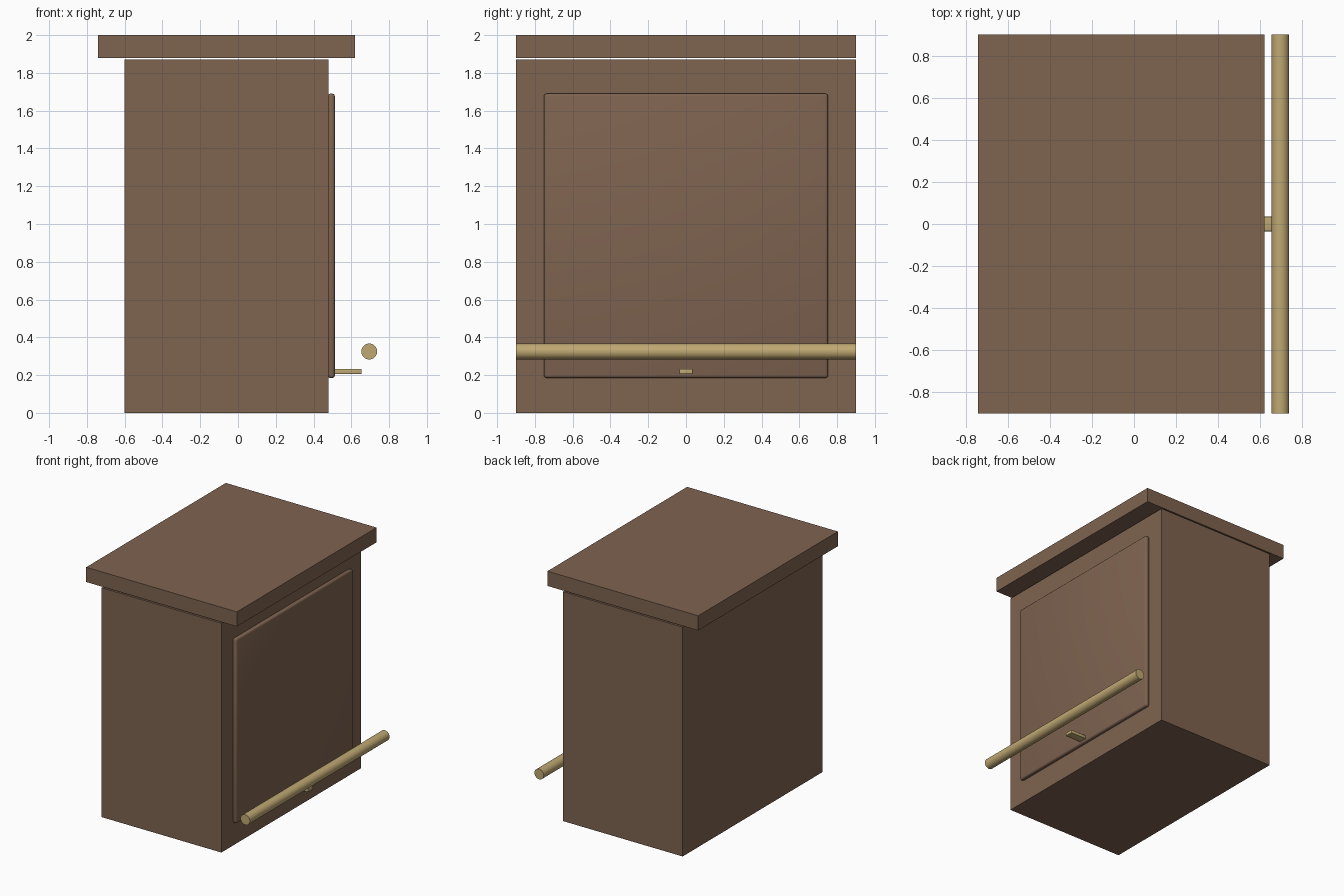
import bpy
import math

if "Cube" in bpy.data.objects:
    bpy.data.objects.remove(bpy.data.objects["Cube"], do_unlink=True)


def make_material(name, rgb):
    mat = bpy.data.materials.new(name)
    mat.use_nodes = True
    colour = (*rgb, 1)
    mat.diffuse_color = colour
    mat.node_tree.nodes["Principled BSDF"].inputs["Base Color"].default_value = colour
    return mat


def box(name, low, high, mat, bevel=0):
    centre = [(a + b) / 2 for a, b in zip(low, high)]
    bpy.ops.mesh.primitive_cube_add(size=1, location=centre)
    obj = bpy.context.object
    obj.name = name
    obj.scale = [b - a for a, b in zip(low, high)]
    bpy.ops.object.transform_apply(location=False, rotation=False, scale=True)
    obj.data.materials.append(mat)
    if bevel:
        mod = obj.modifiers.new("Rounded edges", "BEVEL")
        mod.width = bevel
        mod.segments = 3
        bpy.ops.object.shade_smooth()
    return obj


wood = make_material("Brown wood", (0.21, 0.125, 0.08))
brass = make_material("Pale brass", (0.52, 0.39, 0.17))

# Cabinet body with a worktop floating just above it
box("cabinet_body", (-0.6, -0.9, 0), (0.48, 0.9, 1.87), wood)
box("worktop", (-0.74, -0.9, 1.88), (0.62, 0.9, 2), wood)

# Door panel on the +x side
box("door_panel", (0.475, -0.752, 0.185), (0.513, 0.752, 1.69), wood, 0.014)

# Small pull tab low on the door
box("door_pull", (0.505, -0.035, 0.205), (0.655, 0.035, 0.233), brass, 0.005)

# Long rail in front of the door
bpy.ops.mesh.primitive_cylinder_add(vertices=32, radius=0.042, depth=1.8,
                                    location=(0.695, 0, 0.325),
                                    rotation=(math.pi / 2, 0, 0))
rail = bpy.context.object
rail.name = "front_rail"
rail.data.materials.append(brass)
bpy.ops.object.shade_smooth_by_angle(angle=math.radians(40))
